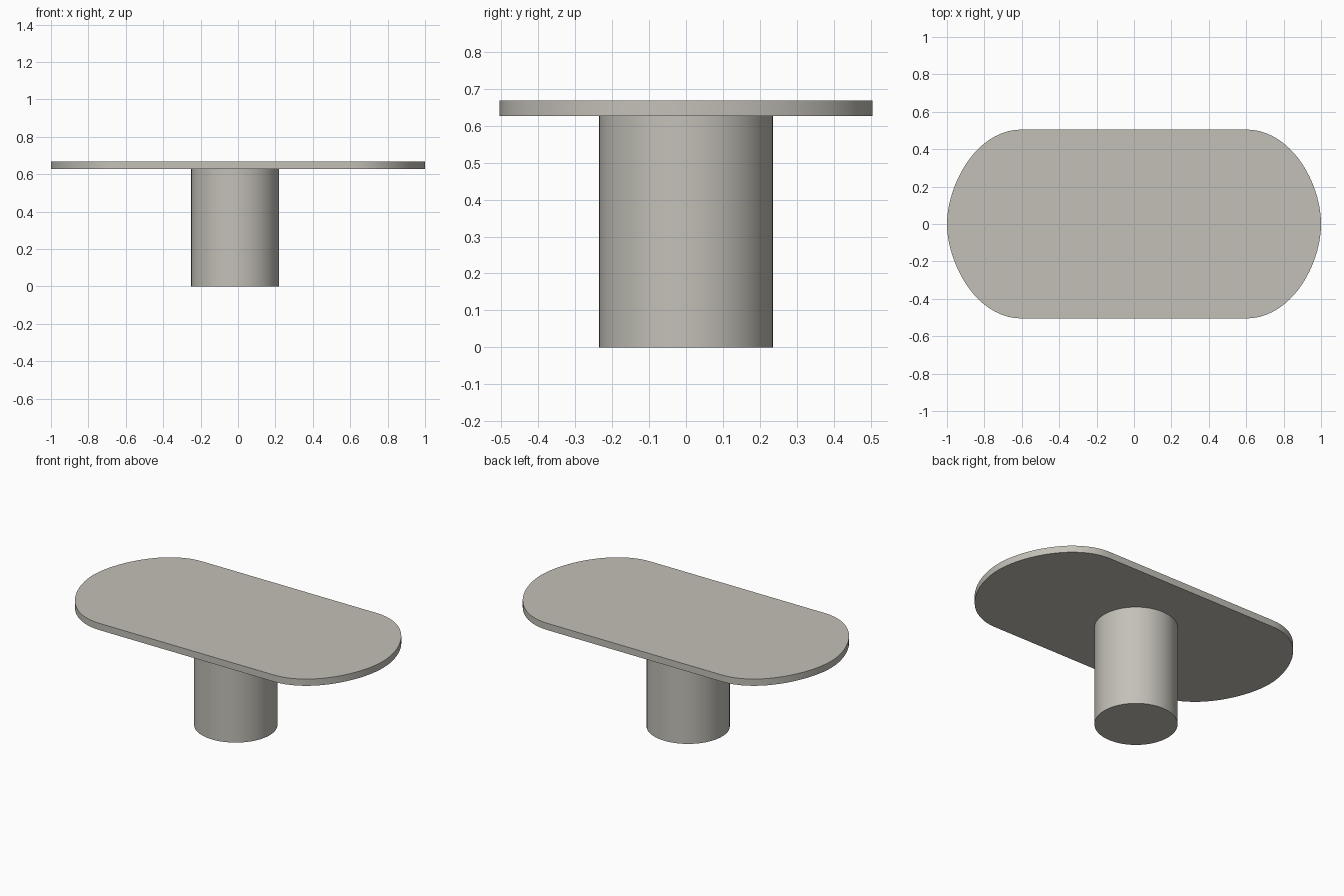
import bpy, bmesh, math
from mathutils import Vector
from mathutils.geometry import interpolate_bezier

if "Cube" in bpy.data.objects:
    bpy.data.objects.remove(bpy.data.objects["Cube"])

stone = bpy.data.materials.new("warm_grey_stone")
stone.diffuse_color = (0.55, 0.53, 0.48, 1)
stone.use_nodes = True
stone.node_tree.nodes["Principled BSDF"].inputs["Base Color"].default_value = stone.diffuse_color


def finish(obj):
    obj.data.materials.append(stone)
    bpy.ops.object.select_all(action='DESELECT')
    obj.select_set(True)
    bpy.context.view_layer.objects.active = obj
    bpy.ops.object.shade_smooth_by_angle(angle=math.radians(30))


def slab(name, outline, z0, z1):
    """Extrude a closed outline between two heights."""
    mesh = bpy.data.meshes.new(name)
    bm = bmesh.new()
    face = bm.faces.new([bm.verts.new((x, y, z0)) for x, y in outline])
    ext = bmesh.ops.extrude_face_region(bm, geom=[face], use_keep_orig=True)
    top = [g for g in ext["geom"] if isinstance(g, bmesh.types.BMVert)]
    bmesh.ops.translate(bm, verts=top, vec=(0, 0, z1 - z0))
    bmesh.ops.recalc_face_normals(bm, faces=bm.faces)
    bm.to_mesh(mesh)
    bm.free()
    obj = bpy.data.objects.new(name, mesh)
    bpy.context.collection.objects.link(obj)
    finish(obj)


# Tabletop: pill shape with softly bowed ends
W, D, FLAT = 1.0, 0.505, 0.6


def quarter(sx, sy, reach, rise):
    pts = [(FLAT, D), (reach, D), (W, rise), (W, 0)]
    pts = [Vector((sx * x, sy * y, 0)) for x, y in pts]
    return [(p.x, p.y) for p in interpolate_bezier(*pts, 20)]


right_top = quarter(1, 1, 0.84, 0.22)
right_low = quarter(1, -1, 0.84, 0.22)
left_top = quarter(-1, 1, 0.85, 0.20)
left_low = quarter(-1, -1, 0.85, 0.20)
outline = right_top + right_low[-2::-1] + left_low + left_top[-2::-1]
slab("tabletop", outline, 0.627, 0.669)

# Pedestal: plain round column, slightly off centre
bpy.ops.mesh.primitive_cylinder_add(vertices=64, radius=0.235, depth=0.627,
                                    location=(-0.015, 0, 0.3135))
pedestal = bpy.context.object
pedestal.name = "pedestal"
finish(pedestal)
